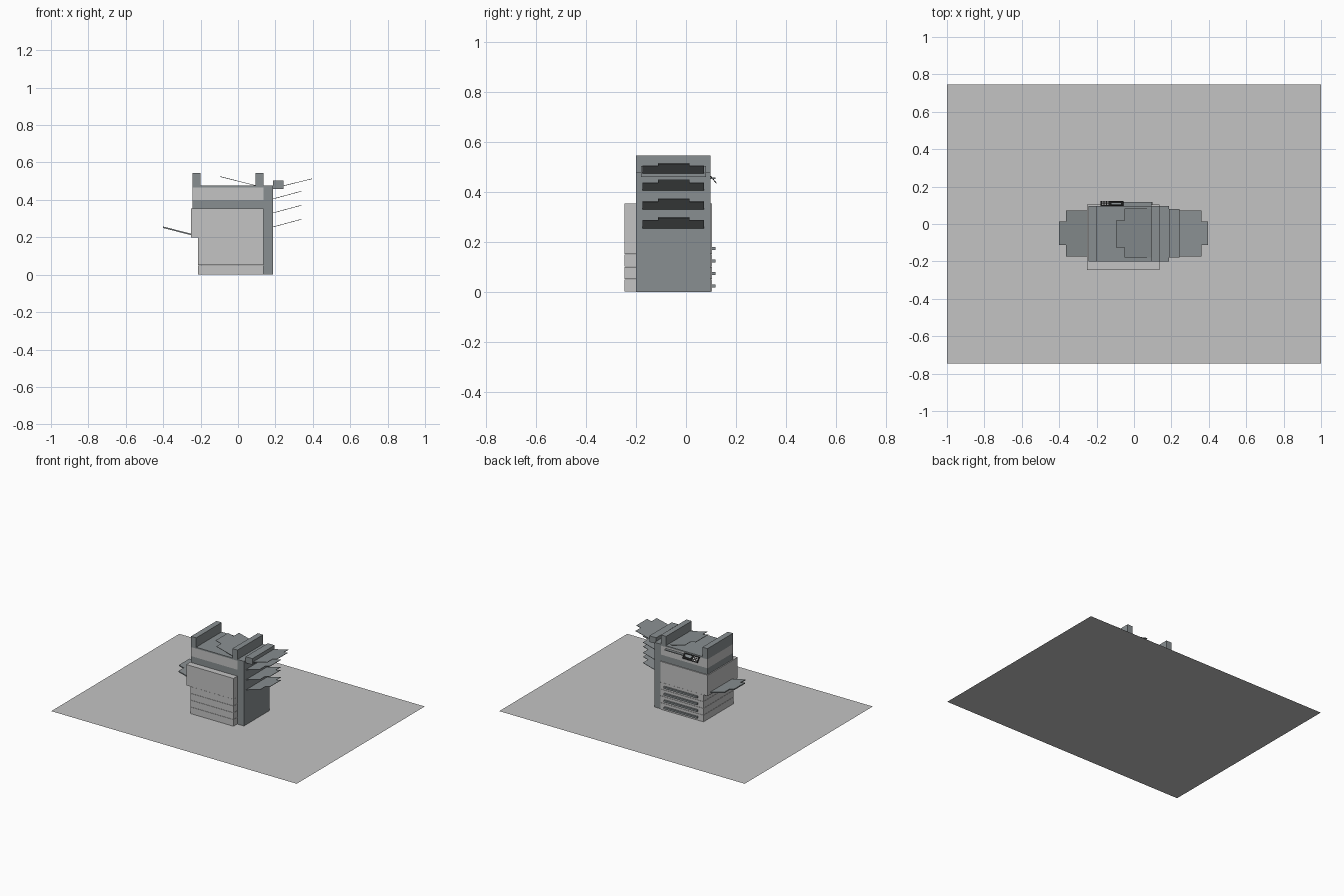
import bpy, bmesh, math
from mathutils import Vector

if "Cube" in bpy.data.objects:
    bpy.data.objects.remove(bpy.data.objects["Cube"])


def material(name, rgb):
    m = bpy.data.materials.new(name)
    m.diffuse_color = (*rgb, 1)
    m.use_nodes = True
    m.node_tree.nodes["Principled BSDF"].inputs["Base Color"].default_value = m.diffuse_color
    return m


LIGHT = material("light_grey", (0.55, 0.55, 0.55))
GREY = material("blue_grey", (0.25, 0.275, 0.285))
BLACK = material("black", (0.01, 0.01, 0.01))


def mesh_object(name, bm, mat):
    bmesh.ops.recalc_face_normals(bm, faces=bm.faces)
    me = bpy.data.meshes.new(name)
    bm.to_mesh(me)
    bm.free()
    me.materials.append(mat)
    ob = bpy.data.objects.new(name, me)
    bpy.context.collection.objects.link(ob)
    return ob


def box(name, x, y, z, mat):
    bm = bmesh.new()
    bmesh.ops.create_cube(bm, size=1)
    for v in bm.verts:
        v.co = [r[0] + (c + 0.5) * (r[1] - r[0]) for c, r in zip(v.co, (x, y, z))]
    return mesh_object(name, bm, mat)


def tray(name, x0, z0, x1, x2, z2, y, tab, thick=0.003):
    """Sloped plate from x0 to x1 with a narrower tab reaching x2."""
    slope = (z2 - z0) / (x2 - x0)
    outline = [(x0, y[0]), (x1, y[0]), (x1, tab[0]), (x2, tab[0]),
               (x2, tab[1]), (x1, tab[1]), (x1, y[1]), (x0, y[1])]
    bm = bmesh.new()
    f = bm.faces.new([bm.verts.new((px, py, z0 + (px - x0) * slope)) for px, py in outline])
    ext = bmesh.ops.extrude_face_region(bm, geom=[f])
    for v in ext["geom"]:
        if isinstance(v, bmesh.types.BMVert):
            v.co.z -= thick
    return mesh_object(name, bm, GREY)


# Base sheet that the machine stands on
bm = bmesh.new()
bm.faces.new([bm.verts.new(p) for p in
              ((-1, -0.745, 0), (1, -0.745, 0), (1, 0.745, 0), (-1, 0.745, 0))])
mesh_object("base_sheet", bm, LIGHT)

# Paper drawers with long handles on the +y side
for i in range(4):
    z = 0.05 * i
    box(f"drawer_{i}", (-0.215, 0.135), (-0.245, 0.104), (z + 0.001, z + 0.0495), LIGHT)
    box(f"drawer_handle_{i}", (-0.17, 0.10), (0.104, 0.117), (z + 0.017, z + 0.030), GREY)

# Main body, scanner and side tower
box("main_body", (-0.25, 0.135), (-0.245, 0.104), (0.20, 0.353), LIGHT)
box("scanner_band", (-0.243, 0.136), (-0.20, 0.097), (0.353, 0.40), GREY)
box("scanner_body", (-0.243, 0.136), (-0.20, 0.097), (0.40, 0.466), LIGHT)
box("scanner_lid", (-0.243, 0.136), (-0.20, 0.097), (0.466, 0.476), GREY)
box("side_tower", (0.136, 0.188), (-0.20, 0.097), (0, 0.476), GREY)
box("lid_block_left", (-0.243, -0.201), (-0.20, 0.097), (0.476, 0.545), GREY)
box("lid_block_right", (0.094, 0.136), (-0.20, 0.097), (0.476, 0.545), GREY)
box("exit_box", (0.188, 0.243), (-0.18, 0.079), (0.458, 0.503), GREY)

# Output trays
Y, TAB = (-0.174, 0.072), (-0.112, 0.013)
tray("exit_tray_top", 0.24, 0.476, 0.36, 0.395, 0.514, Y, TAB)
for i, z in enumerate((0.407, 0.332, 0.257)):
    tray(f"exit_tray_{i}", 0.188, z, 0.30, 0.34, z + 0.041, Y, TAB)
tray("feeder_tray", 0.098, 0.477, -0.05, -0.095, 0.526, (-0.18, 0.083), (-0.125, 0.02))
tray("bypass_tray", -0.25, 0.219, -0.363, -0.402, 0.258, Y, TAB, 0.008)

# Tilted control panel on the +y side with keys and a display
a, b = Vector((0, 0.097, 0.466)), Vector((0, 0.123, 0.434))
down = b - a
normal = Vector((0, -down.z, down.y)).normalized()


def panel_plate(name, x, t, lift, mat):
    bm = bmesh.new()
    ring = [a + down * t[0] + normal * lift, a + down * t[1] + normal * lift,
            a + down * t[1] - normal * 0.003, a + down * t[0] - normal * 0.003]
    ends = [[bm.verts.new((px, p.y, p.z)) for p in ring] for px in x]
    for e in ends:
        bm.faces.new(e)
    for k in range(4):
        j = (k + 1) % 4
        bm.faces.new((ends[0][k], ends[0][j], ends[1][j], ends[1][k]))
    mesh_object(name, bm, mat)


panel_plate("control_panel", (-0.18, -0.056), (0, 1), 0, BLACK)
panel_plate("panel_display", (-0.12, -0.07), (0.2, 0.6), 0.001, GREY)
for r in range(3):
    for c in range(3):
        x = -0.17 + c * 0.013
        panel_plate(f"panel_key_{r}_{c}", (x, x + 0.008),
                    (0.15 + r * 0.27, 0.32 + r * 0.27), 0.001, LIGHT)
box("panel_ledge", (-0.056, 0.094), (0.097, 0.117), (0.45, 0.456), GREY)
